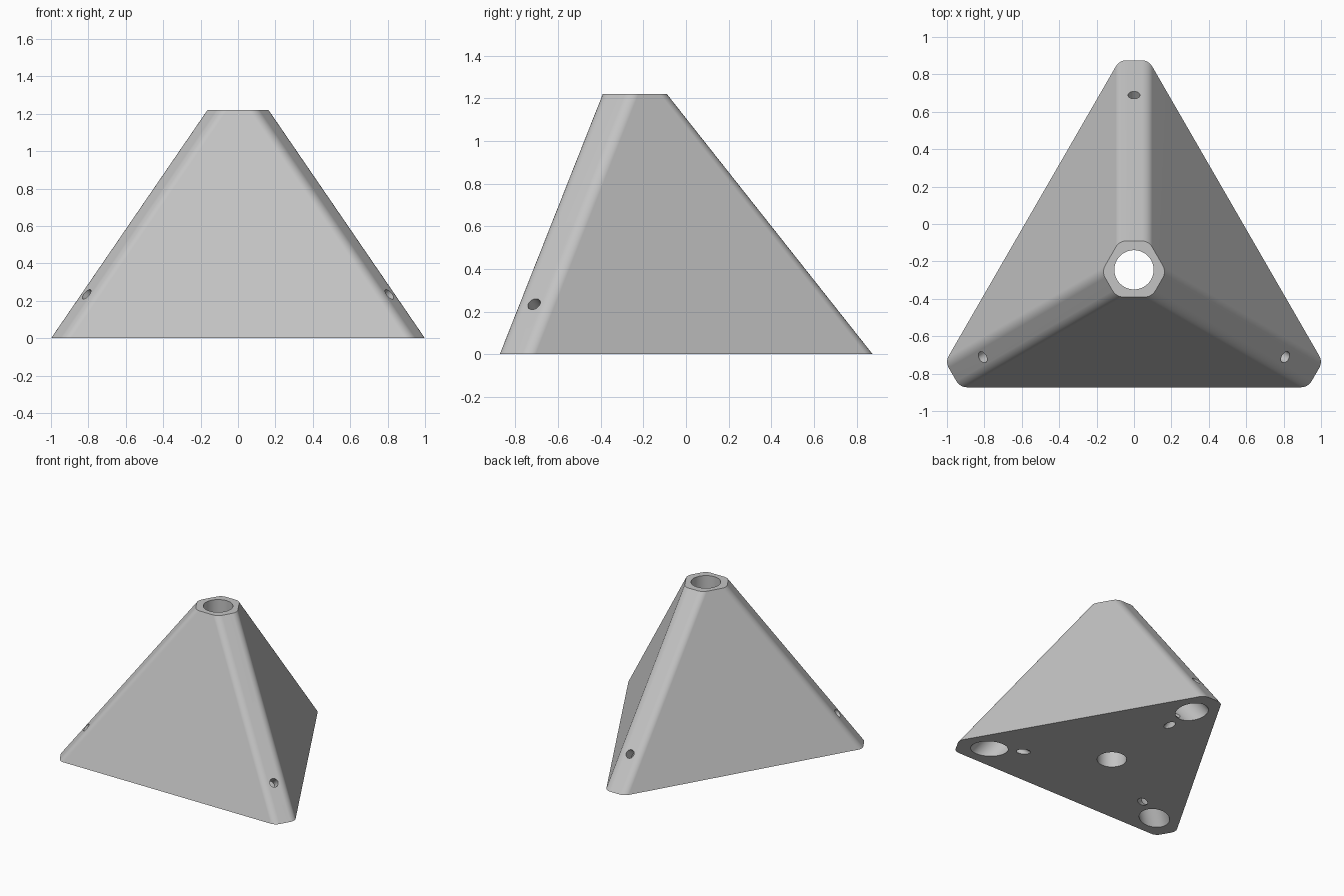
import bpy, bmesh, math
from mathutils import Vector

if "Cube" in bpy.data.objects:
    bpy.data.objects.remove(bpy.data.objects["Cube"])

AXIS_Y = -0.245          # the pyramid's axis stands a little forward
HEIGHT = 1.22
SIDE_LOW, SIDE_TOP = 0.628, 0.145     # axis to the three broad sides
EDGE_LOW, EDGE_TOP = 1.12, 0.155      # axis to the three narrow ridges
FILLET, STEPS = 0.065, 8
TUBE_R, SCREW_R = 0.105, 0.032

grey = bpy.data.materials.new("light_grey")
grey.use_nodes = True
colour = (0.55, 0.55, 0.55, 1)
grey.diffuse_color = colour
grey.node_tree.nodes["Principled BSDF"].inputs["Base Color"].default_value = colour


def outline(side, edge, z):
    """Triangle with cut and rounded corners."""
    points = []
    for i in range(6):
        a1 = math.radians(30 + 60 * i)
        first, second = (side, edge) if i % 2 == 0 else (edge, side)
        first, second = first - FILLET, second - FILLET
        n = Vector((math.cos(a1), math.sin(a1), 0))
        t = Vector((-n.y, n.x, 0))
        centre = n * first + t * (second - first / 2) / math.sin(math.pi / 3)
        for k in range(STEPS + 1):
            a = a1 + math.pi / 3 * k / STEPS
            arc = Vector((math.cos(a), math.sin(a), 0)) * FILLET
            points.append(centre + arc + Vector((0, AXIS_Y, z)))
    return points


# Solid body: lower outline lofted to the upper one
bm = bmesh.new()
low = [bm.verts.new(p) for p in outline(SIDE_LOW, EDGE_LOW, 0)]
top = [bm.verts.new(p) for p in outline(SIDE_TOP, EDGE_TOP, HEIGHT)]
bm.faces.new(low[::-1])
bm.faces.new(top)
for i in range(len(low)):
    j = (i + 1) % len(low)
    bm.faces.new((low[i], low[j], top[j], top[i]))
mesh = bpy.data.meshes.new("tripod_hub")
bm.to_mesh(mesh)
bm.free()
mesh.materials.append(grey)
body = bpy.data.objects.new("tripod_hub", mesh)
bpy.context.collection.objects.link(body)
bpy.ops.object.select_all(action="DESELECT")
body.select_set(True)
bpy.context.view_layer.objects.active = body


def drill(start, end, radius, sides):
    """Bore a round hole from start to end."""
    start, end = Vector(start), Vector(end)
    way = end - start
    cut_bm = bmesh.new()
    bmesh.ops.create_cone(cut_bm, cap_ends=True, segments=sides, radius1=radius,
                          radius2=radius, depth=way.length)
    cut_mesh = bpy.data.meshes.new("cutter")
    cut_bm.to_mesh(cut_mesh)
    cut_bm.free()
    cut_mesh.materials.append(grey)
    cutter = bpy.data.objects.new("cutter", cut_mesh)
    cutter.hide_render = True
    cutter.location = (start + end) / 2
    cutter.rotation_euler = way.to_track_quat("Z", "Y").to_euler()
    bpy.context.collection.objects.link(cutter)
    mod = body.modifiers.new("bore", "BOOLEAN")
    mod.operation, mod.solver, mod.object = "DIFFERENCE", "EXACT", cutter
    bpy.ops.object.modifier_apply(modifier=mod.name)
    bpy.data.objects.remove(cutter)


# Central bore, right through
drill((0, AXIS_Y, -0.1), (0, AXIS_Y, HEIGHT + 0.1), TUBE_R, 64)

# Leg sockets run along the ridges; screw holes cross them at right angles
slope = Vector((EDGE_TOP - EDGE_LOW, HEIGHT)).normalized()
for angle in (90, 210, 330):
    a = math.radians(angle)

    def place(r, z):
        return Vector((r * math.cos(a), AXIS_Y + r * math.sin(a), z))

    def along(r, z, direction, distance):
        return place(r + direction.x * distance, z + direction.y * distance)

    drill(along(0.885, 0, slope, -0.2), along(0.885, 0, slope, 0.6), TUBE_R, 48)
    out = Vector((slope.y, -slope.x))
    drill(along(0.935, 0.235, out, 0.1), along(0.935, 0.235, out, -0.5), SCREW_R, 32)

# Smooth fillets and bores, flat broad faces
bpy.ops.object.shade_smooth_by_angle(angle=math.radians(25))
weighted = body.modifiers.new("flat_faces", "WEIGHTED_NORMAL")
weighted.keep_sharp = True
